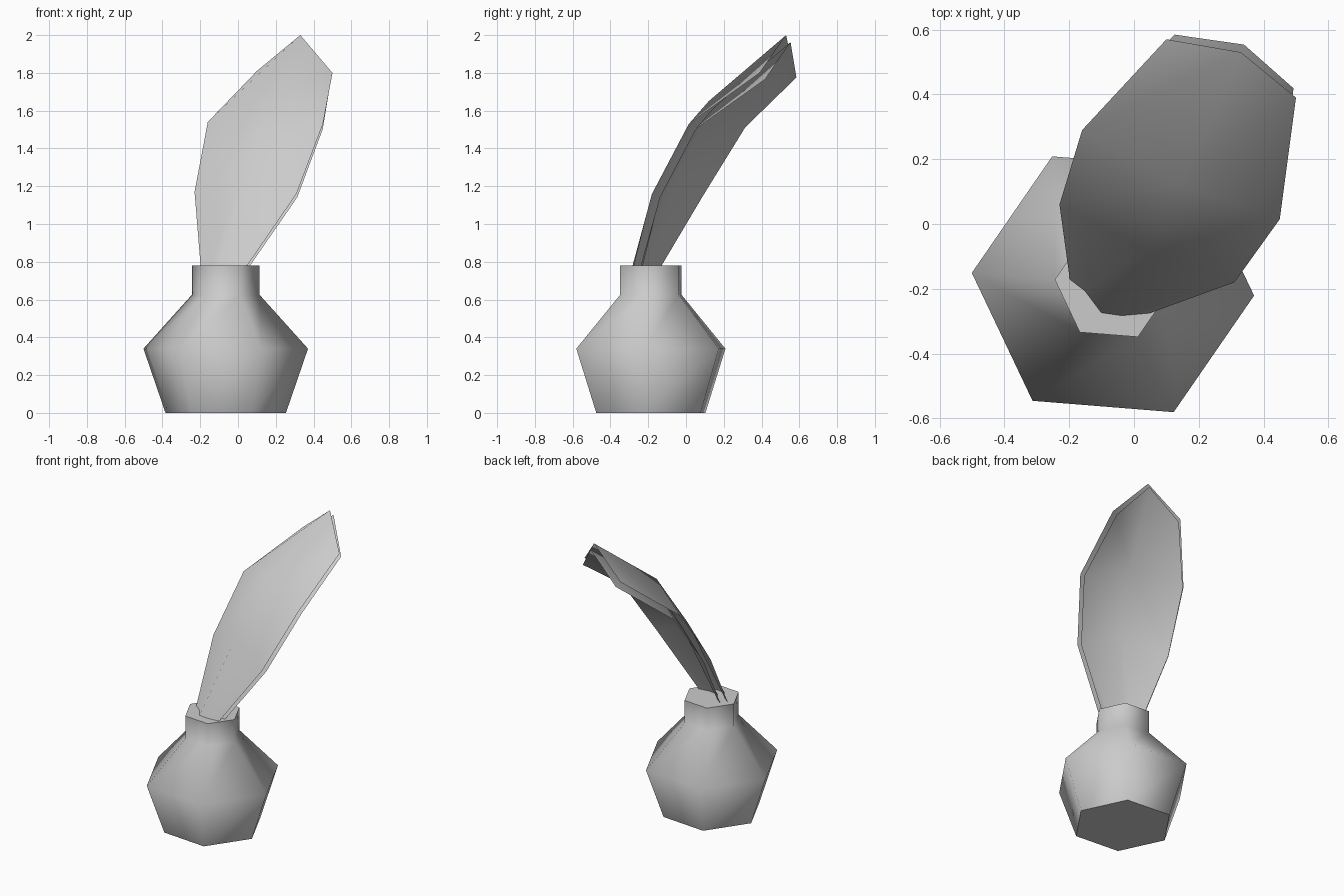
import bpy, bmesh, math
from mathutils import Vector

cube = bpy.data.objects.get("Cube")
if cube:
    bpy.data.objects.remove(cube)

# One plain grey for everything
grey = bpy.data.materials.new("light_grey")
grey.use_nodes = True
colour = (0.6, 0.6, 0.6, 1)
grey.diffuse_color = colour
grey.node_tree.nodes["Principled BSDF"].inputs["Base Color"].default_value = colour


def make_object(name, bm, angle):
    mesh = bpy.data.meshes.new(name)
    bm.to_mesh(mesh)
    bm.free()
    mesh.materials.append(grey)
    obj = bpy.data.objects.new(name, mesh)
    bpy.context.collection.objects.link(obj)
    bpy.ops.object.select_all(action='DESELECT')
    obj.select_set(True)
    bpy.context.view_layer.objects.active = obj
    bpy.ops.object.shade_smooth_by_angle(angle=math.radians(angle))
    return obj


# Ink pot: six-sided rings of (radius, height), capped at both ends
SIDES = 6
TURN = math.radians(-4.6)
centre = Vector((-0.065, -0.186, 0))
profile = [(0.32, 0), (0.437, 0.34), (0.18, 0.625), (0.18, 0.78)]
bm = bmesh.new()
rings = []
for radius, z in profile:
    ring = []
    for i in range(SIDES):
        a = TURN + math.tau * i / SIDES
        ring.append(bm.verts.new(centre + Vector((radius * math.cos(a), radius * math.sin(a), z))))
    rings.append(ring)
for low, high in zip(rings, rings[1:]):
    for i in range(SIDES):
        j = (i + 1) % SIDES
        bm.faces.new((low[i], low[j], high[j], high[i]))
bm.faces.new(rings[0][::-1])
bm.faces.new(rings[-1])
make_object("ink_pot", bm, 65)

# Feather: rows of left edge, ridge and right edge, from the pot to the tip
rows = [
    [(-0.19, -0.23, 0.68), (-0.13, -0.31, 0.68), (-0.02, -0.3, 0.68)],
    [(-0.23, 0.06, 1.17), (0.05, -0.085, 1.3), (0.31, -0.18, 1.16)],
    [(-0.16, 0.29, 1.54), (0.14, 0.12, 1.65), (0.45, 0.015, 1.53)],
    [(0.1, 0.57, 1.81), (0.33, 0.53, 2.0), (0.5, 0.39, 1.8)],
]
bm = bmesh.new()
grid = [[bm.verts.new(p) for p in row] for row in rows]
for low, high in zip(grid, grid[1:]):
    for i in range(2):
        bm.faces.new((low[i], low[i + 1], high[i + 1], high[i]))
feather = make_object("feather", bm, 80)

# Second sheet just behind the first, open along the rim
back = feather.modifiers.new("back_sheet", 'SOLIDIFY')
back.thickness = 0.045
back.offset = -1
back.use_rim = False
